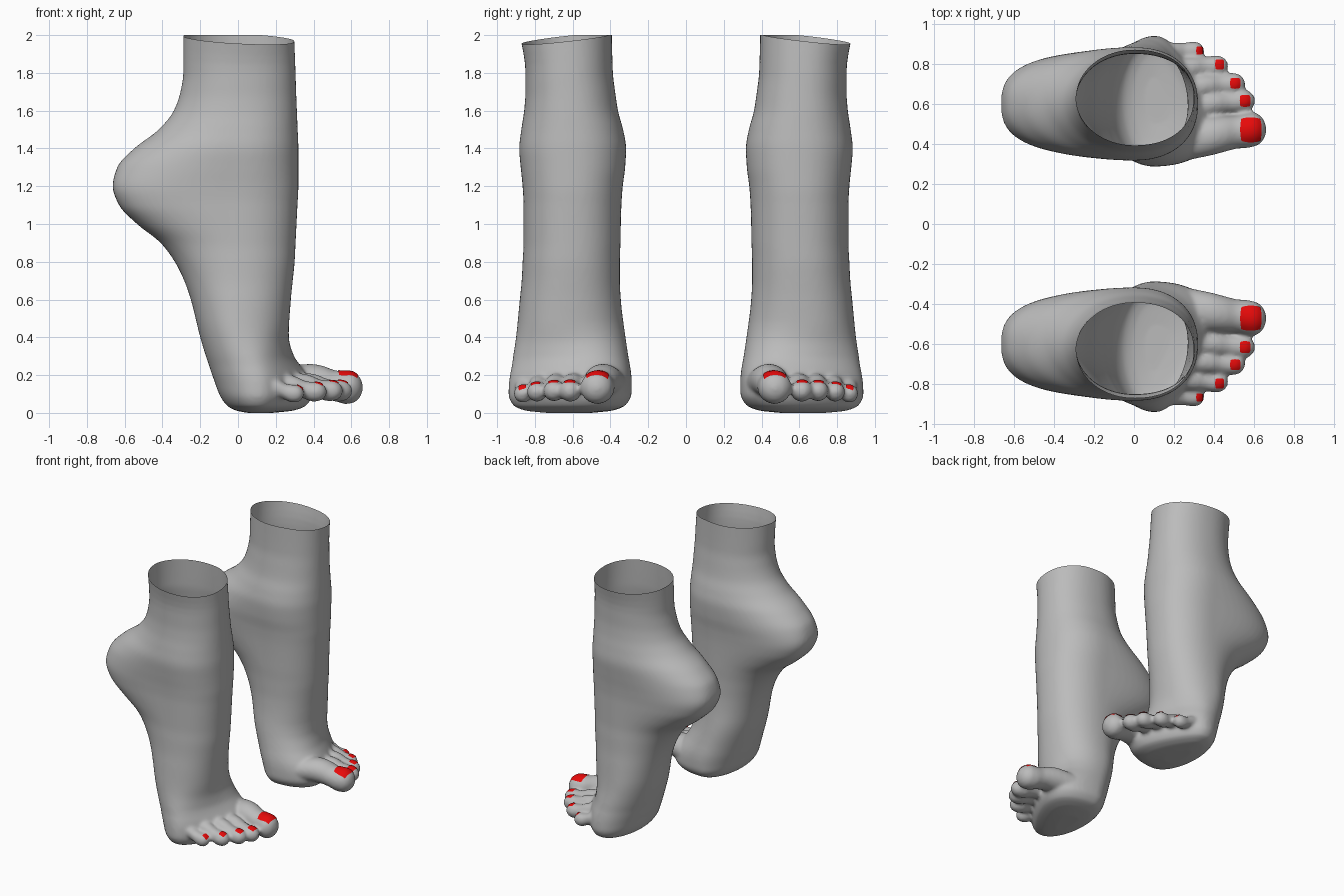
import bpy, bmesh, math
from mathutils import Vector
from mathutils.bvhtree import BVHTree

if "Cube" in bpy.data.objects:
    bpy.data.objects.remove(bpy.data.objects["Cube"])


def material(name, color):
    m = bpy.data.materials.new(name)
    m.diffuse_color = (*color, 1)
    m.use_nodes = True
    m.node_tree.nodes["Principled BSDF"].inputs["Base Color"].default_value = m.diffuse_color
    return m


skin = material("grey skin", (0.5, 0.5, 0.5))
polish = material("red nail polish", (0.8, 0.003, 0.003))

# Leg and foot cross-sections: height, back x, front x, inner y, outer y
SECTIONS = [
    (0.0, 0.05, 0.17, 0.50, 0.74), (0.012, -0.01, 0.27, 0.39, 0.85),
    (0.04, -0.06, 0.335, 0.32, 0.915), (0.1, -0.1, 0.365, 0.288, 0.94),
    (0.16, -0.122, 0.36, 0.287, 0.937), (0.21, -0.14, 0.34, 0.29, 0.93),
    (0.25, -0.153, 0.315, 0.296, 0.922), (0.3, -0.17, 0.288, 0.305, 0.915),
    (0.4, -0.2, 0.268, 0.32, 0.90), (0.6, -0.25, 0.28, 0.345, 0.88),
    (0.7, -0.285, 0.29, 0.35, 0.87), (0.8, -0.335, 0.30, 0.35, 0.865),
    (0.9, -0.41, 0.305, 0.347, 0.86), (1.0, -0.535, 0.31, 0.345, 0.86),
    (1.1, -0.63, 0.315, 0.342, 0.86), (1.2, -0.664, 0.32, 0.335, 0.865),
    (1.3, -0.64, 0.32, 0.322, 0.875), (1.4, -0.55, 0.32, 0.317, 0.883),
    (1.5, -0.42, 0.316, 0.333, 0.872), (1.6, -0.34, 0.312, 0.36, 0.857),
    (1.7, -0.305, 0.308, 0.375, 0.85), (1.8, -0.29, 0.305, 0.387, 0.85),
    (2.1, -0.29, 0.295, 0.395, 0.885),
]

# Toes: base x, base y, tip x, tip y, radius, pad height, base width, nail (x0, x1, y0, y1)
TOES = [
    (0.16, 0.405, 0.66, 0.472, 0.088, 0.135, 1.25, (0.53, 0.635, 0.41, 0.53)),
    (0.16, 0.575, 0.605, 0.615, 0.058, 0.117, 1.0, (0.528, 0.58, 0.587, 0.643)),
    (0.14, 0.675, 0.555, 0.70, 0.056, 0.117, 1.0, (0.48, 0.53, 0.677, 0.728)),
    (0.08, 0.765, 0.47, 0.79, 0.053, 0.112, 1.0, (0.405, 0.448, 0.772, 0.82)),
    (0.02, 0.85, 0.35, 0.865, 0.048, 0.102, 1.0, (0.31, 0.342, 0.845, 0.885)),
]

# Toe shape along its length: position, radius factor, lift
TOE_SHAPE = [(0, 1.0, 0.01), (0.3, 1.0, 0.03), (0.45, 1.0, 0.037), (0.58, 0.96, 0.03),
             (0.7, 0.92, 0.01), (0.8, 1.0, 0.0), (0.88, 0.98, 0.0), (0.94, 0.8, 0.0),
             (0.98, 0.52, 0.0), (1.0, 0.2, 0.0)]


def smooth_rows(rows, steps=5):
    """Monotone cubic through table rows, first column as parameter."""
    n, m = len(rows), len(rows[0])
    slopes = [[(b[k] - a[k]) / (b[0] - a[0]) for k in range(m)] for a, b in zip(rows, rows[1:])]

    def tangent(i, k):
        d0, d1 = slopes[max(i - 1, 0)][k], slopes[min(i, n - 2)][k]
        return 2 * d0 * d1 / (d0 + d1) if d0 * d1 > 0 else 0.0

    out = []
    for i in range(n - 1):
        a, b = rows[i], rows[i + 1]
        h = b[0] - a[0]
        for s in range(steps):
            t = s / steps
            w = t * t * (3 - 2 * t)
            out.append([a[k] * (1 - w) + b[k] * w + h * (t * (1 - t) ** 2 * tangent(i, k)
                        - t * t * (1 - t) * tangent(i + 1, k)) for k in range(m)])
    return out + [list(rows[-1])]


def loft(bm, rings):
    """Skin a list of equal-length point rings and close both ends."""
    vs = [[bm.verts.new(p) for p in ring] for ring in rings]
    n = len(vs[0])
    for a, b in zip(vs, vs[1:]):
        for i in range(n):
            bm.faces.new((a[i], a[(i + 1) % n], b[(i + 1) % n], b[i]))
    bm.faces.new(vs[0][::-1])
    bm.faces.new(vs[-1])


def body_ring(z, xb, xf, y0, y1, n=64):
    cy, ry = (y0 + y1) / 2, (y1 - y0) / 2
    low = max(0, min(1, (0.5 - z) / 0.4))
    low = low * low * (3 - 2 * low)
    cx = 0.1 * low
    blunt = 1.0 - 0.29 * math.exp(-((z - 1.15) / 0.2) ** 2)   # rounder heel
    pts = []
    for i in range(n):
        a = 2 * math.pi * i / n
        c, s = math.cos(a), math.sin(a)
        k = 0.9 if c > 0 else blunt
        y = cy + ry * math.copysign(abs(s) ** k, s)
        x = cx + (xf - cx if c > 0 else cx - xb) * math.copysign(abs(c) ** k, c)
        if c > 0:
            x += 0.38 * low * (cy - y) * c
        pts.append((x, y, z))
    return pts


def toe_rings(x0, y0, x1, y1, r, z, wide, n=24):
    rings = []
    for t, f, lift in smooth_rows(TOE_SHAPE, 3):
        x, y = x0 + (x1 - x0) * t, y0 + (y1 - y0) * min(1, t * 1.15)
        w = 1 + (wide - 1) * max(0, 1 - t * 1.25)
        rings.append([(x, y + r * f * w * math.cos(2 * math.pi * i / n),
                       z + lift + r * f * math.sin(2 * math.pi * i / n)) for i in range(n)])
    return rings


def add_object(name, mesh, mat):
    ob = bpy.data.objects.new(name, mesh)
    bpy.context.collection.objects.link(ob)
    mesh.materials.clear()
    mesh.materials.append(mat)
    mesh.shade_smooth()
    return ob


def build_foot():
    bm = bmesh.new()
    loft(bm, [body_ring(*s) for s in smooth_rows(SECTIONS)])
    for toe in TOES:
        loft(bm, toe_rings(*toe[:7]))
    bmesh.ops.recalc_face_normals(bm, faces=bm.faces)
    me = bpy.data.meshes.new("foot_base")
    bm.to_mesh(me)
    bm.free()
    # Fuse toes and leg into one soft skin
    ob = add_object("foot_base", me, skin)
    rm = ob.modifiers.new("fuse", 'REMESH')
    rm.mode, rm.voxel_size = 'VOXEL', 0.012
    sm = ob.modifiers.new("soften", 'SMOOTH')
    sm.factor, sm.iterations = 0.5, 7
    deps = bpy.context.evaluated_depsgraph_get()
    fused = bpy.data.meshes.new_from_object(ob.evaluated_get(deps))
    bpy.data.objects.remove(ob)
    # Open the ankle and give its rim a gentle dip
    bm = bmesh.new()
    bm.from_mesh(fused)
    bmesh.ops.bisect_plane(bm, geom=bm.verts[:] + bm.edges[:] + bm.faces[:],
                           plane_co=(0, 0, 2), plane_no=(0, 0, 1), clear_outer=True)
    for v in bm.verts:
        if v.co.z > 1.8:
            dip = max(0, 0.015 + 0.05 * v.co.x + 0.11 * (v.co.y - 0.6))
            v.co.z -= dip * (v.co.z - 1.8) / 0.2
    low = min(v.co.z for v in bm.verts)
    for v in bm.verts:
        if v.co.z < 0.1:
            v.co.z -= low * (0.1 - v.co.z) / 0.1
    return bm


def nail_mesh(tree, x0, x1, y0, y1, n=8):
    """Thin painted nail draped on the toe, with rounded corners."""
    bm = bmesh.new()
    grid = []
    for i in range(n + 1):
        row = []
        for j in range(n + 1):
            u, v = 2 * i / n - 1, 2 * j / n - 1
            x = (x0 + x1) / 2 + (x1 - x0) / 2 * u * (1 - 0.12 * v * v)
            y = (y0 + y1) / 2 + (y1 - y0) / 2 * v * (1 - 0.12 * u * u)
            hit, normal, _, _ = tree.ray_cast(Vector((x, y, 0.6)), Vector((0, 0, -1)))
            row.append(bm.verts.new(hit + normal * 0.004) if hit else None)
        grid.append(row)
    for i in range(n):
        for j in range(n):
            q = (grid[i][j], grid[i + 1][j], grid[i + 1][j + 1], grid[i][j + 1])
            if all(q):
                bm.faces.new(q)
    return bm


def emit(name, bm, mat):
    """Make the left part and its mirrored right twin."""
    for side in ("left", "right"):
        if side == "right":
            for v in bm.verts:
                v.co.y *= -1
            bmesh.ops.reverse_faces(bm, faces=bm.faces)
        me = bpy.data.meshes.new(f"{side}_{name}")
        bm.to_mesh(me)
        add_object(f"{side}_{name}", me, mat)
    bm.free()


foot = build_foot()
surface = BVHTree.FromBMesh(foot)
for index, toe in enumerate(TOES):
    emit(f"toenail_{index + 1}", nail_mesh(surface, *toe[7]), polish)
emit("foot", foot, skin)
